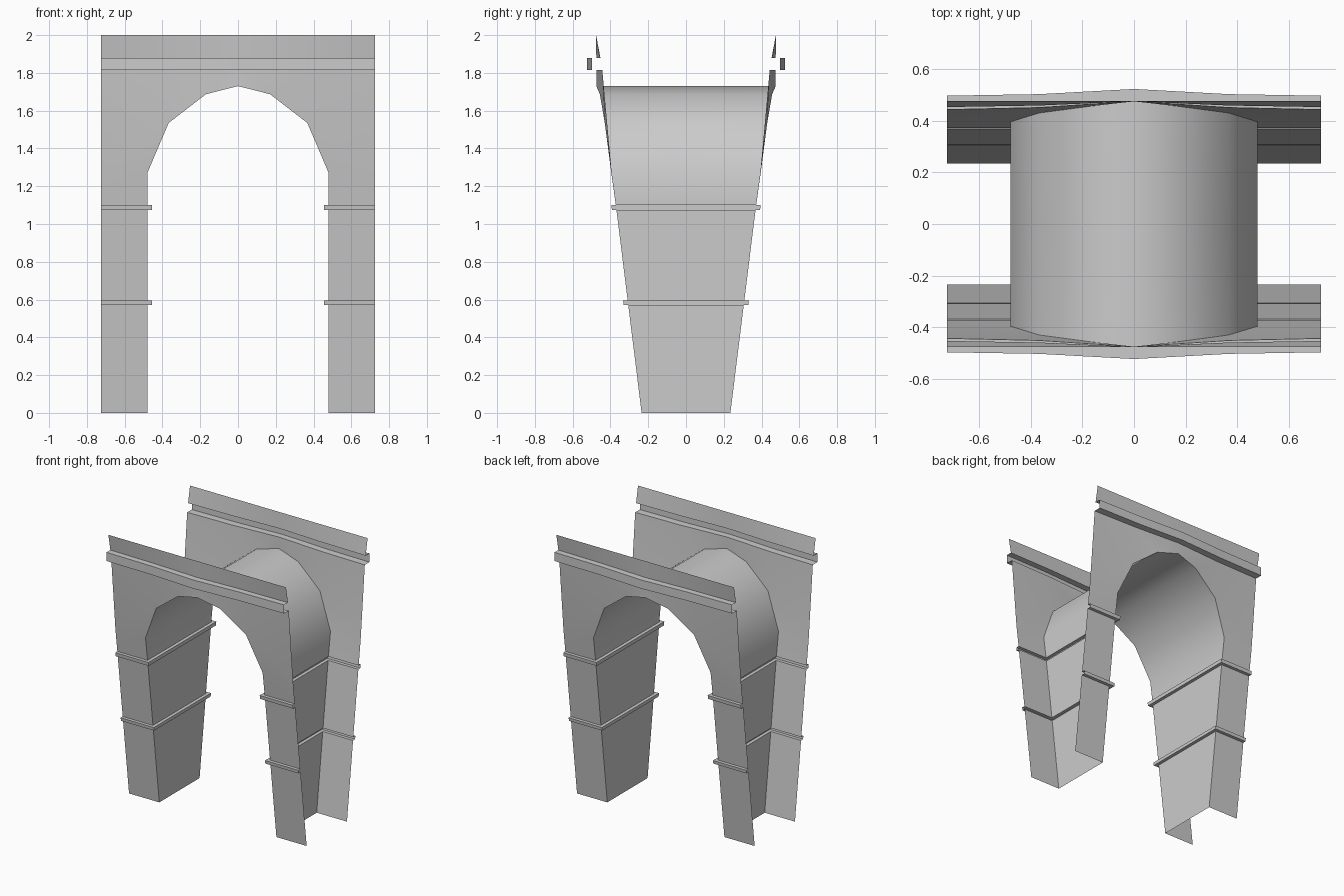
import bpy, math

if "Cube" in bpy.data.objects:
    bpy.data.objects.remove(bpy.data.objects["Cube"])

HALF_W, INNER = 0.725, 0.478


def make(name, verts, faces, angle=40):
    """Quarter shell (+x, +y), mirrored to all four quarters."""
    me = bpy.data.meshes.new(name)
    me.from_pydata(verts, [], faces)
    ob = bpy.data.objects.new(name, me)
    bpy.context.collection.objects.link(ob)
    bpy.ops.object.select_all(action='DESELECT')
    ob.select_set(True)
    bpy.context.view_layer.objects.active = ob
    bpy.ops.object.shade_smooth_by_angle(angle=math.radians(angle))
    mod = ob.modifiers.new("mirror", 'MIRROR')
    mod.use_axis = (True, True, False)
    mod.merge_threshold = 0.0005
    return ob


def grid(name, rows, angle=40):
    n = len(rows[0])
    verts = [p for r in rows for p in r]
    faces = [(i * n + j, i * n + j + 1, (i + 1) * n + j + 1, (i + 1) * n + j)
             for i in range(len(rows) - 1) for j in range(n - 1)]
    return make(name, verts, faces, angle)


def lean(z):
    return 0.235 + 0.124 * z


# Piers: leaning walls with two projecting bands
profile = [(0, 0)]
for lo, hi in ((0.572, 0.596), (1.073, 1.1)):
    profile += [(lo, 0), (lo, 0.024), (hi, 0.024), (hi, 0)]
rows = []
for z, o in profile:
    y = lean(z) + o
    rows.append([(HALF_W, y, z), (INNER - o, y, z), (INNER - o, 0, z)])
grid("piers", rows, 20)

# Vault: smooth underside of the arch
arch = [(INNER, lean(1.1), 1.1), (INNER, 0.396, 1.275), (0.367, 0.43, 1.535),
        (0.17, 0.456, 1.687), (0, 0.475, 1.73)]
grid("vault", [[(x, 0, z) for x, y, z in arch], arch])

# Spandrel walls around the arch, bulging out at the crown
outer = [(HALF_W, lean(1.1), 1.1), (HALF_W, 0.394, 1.275), (HALF_W, 0.443, 1.815),
         (0.367, 0.451, 1.815), (0, 0.475, 1.815)]
make("spandrel_walls", arch + outer,
     [(5, 0, 1, 6), (6, 1, 2), (6, 2, 7), (7, 2, 8), (8, 2, 3), (8, 3, 9), (9, 3, 4)])

# Cornice and parapet: profile swept along the bulging wall top
xs = (HALF_W, 0.367, 0)
sections = [(1.815, (0.443, 0.451, 0.475)), (1.815, (0.497, 0.503, 0.523)),
            (1.879, (0.497, 0.503, 0.523)), (1.879, (0.453, 0.459, 0.475)),
            (2.0, (0.476, 0.476, 0.476))]
grid("cornice_and_parapet",
     [[(x, y, z) for x, y in zip(xs, ys)] for z, ys in sections])
